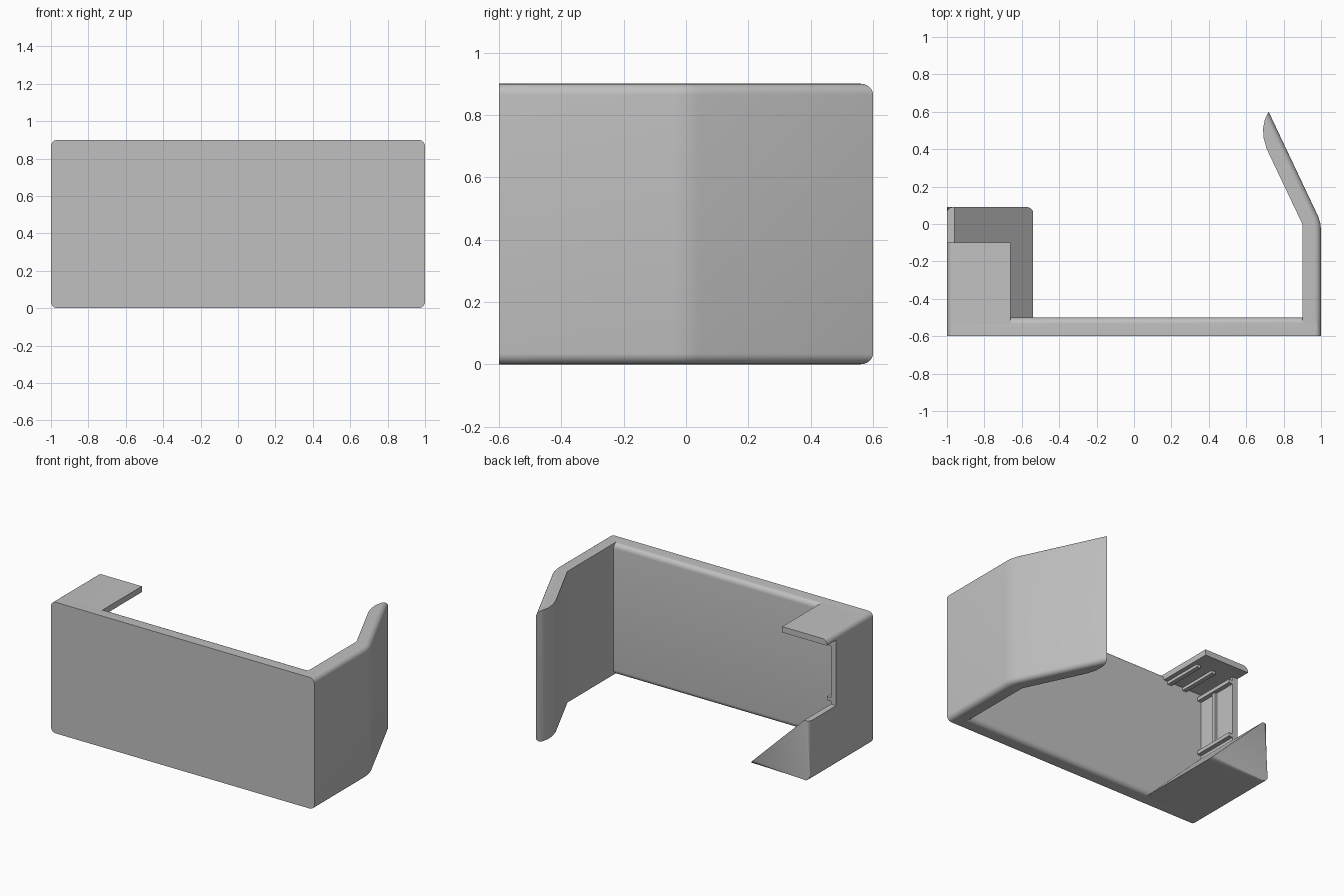
import bpy, bmesh, math
from mathutils import Vector

cube = bpy.data.objects.get("Cube")
if cube:
    bpy.data.objects.remove(cube, do_unlink=True)

grey = bpy.data.materials.new("light_grey")
grey.use_nodes = True
grey.diffuse_color = (0.53, 0.53, 0.53, 1)
grey.node_tree.nodes["Principled BSDF"].inputs["Base Color"].default_value = (0.53, 0.53, 0.53, 1)

H = 0.9     # overall height
R = 0.035   # edge rounding


def prism(name, pts, axis, lo, hi, round_edge=None, radius=R):
    """Extrude a profile along an axis, then round the edges picked by a rule."""
    def place(p, t):
        return Vector((p[0], t, p[1])) if axis == "y" else Vector((p[0], p[1], t))
    bm = bmesh.new()
    face = bm.faces.new([bm.verts.new(place(p, lo)) for p in pts])
    ext = bmesh.ops.extrude_face_region(bm, geom=[face])
    shift = place((0, 0), hi - lo)
    bmesh.ops.translate(bm, vec=shift, verts=[g for g in ext["geom"] if isinstance(g, bmesh.types.BMVert)])
    bmesh.ops.recalc_face_normals(bm, faces=bm.faces[:])
    if round_edge:
        edges = [e for e in bm.edges if round_edge(e.verts[0].co, e.verts[1].co)]
        bmesh.ops.bevel(bm, geom=edges, offset=radius, segments=6, profile=0.5, affect="EDGES")
    bmesh.ops.recalc_face_normals(bm, faces=bm.faces[:])
    mesh = bpy.data.meshes.new(name)
    bm.to_mesh(mesh)
    bm.free()
    mesh.materials.append(grey)
    ob = bpy.data.objects.new(name, mesh)
    bpy.context.collection.objects.link(ob)
    bpy.ops.object.select_all(action="DESELECT")
    ob.select_set(True)
    bpy.context.view_layer.objects.active = ob
    bpy.ops.object.shade_smooth_by_angle(angle=math.radians(30))
    return ob


def box(name, x0, x1, y0, y1, z0, z1, round_edge=None):
    return prism(name, [(x0, y0), (x1, y0), (x1, y1), (x0, y1)], "z", z0, z1, round_edge)


def near(a, b):
    return abs(a - b) < 1e-4


def arc(cx, cz, r, start, end, n=6):
    angles = [math.radians(start + (end - start) * i / n) for i in range(n + 1)]
    return [(cx + r * math.cos(a), cz + r * math.sin(a)) for a in angles]


# Front plate: rounded side corners and rounded rear top and bottom edges
def plate_edges(a, b):
    along_y = near(a.x, b.x) and near(a.z, b.z)
    rear_long = near(a.z, b.z) and a.y > -0.55 and b.y > -0.55
    return along_y or rear_long


box("front_plate", -1, 1, -0.6, -0.5, 0, H, plate_edges)

# Side arm with its angled flange and curved tip
outer = [(1, -0.6), (1, -0.04), (0.997, 0), (0.985, 0.04), (0.72, 0.6)]
tip = [(0.7, 0.56), (0.69, 0.51), (0.693, 0.46), (0.71, 0.4)]


def arm_edges(a, b):
    def on_outer(p):
        return any(near(p.x, x) and near(p.y, y) for x, y in outer)
    return near(a.z, b.z) and on_outer(a) and on_outer(b) and not near(a.y, b.y)


prism("side_arm", outer + tip + [(0.9, 0), (0.9, -0.6)], "z", 0, H, arm_edges)

# Upper bracket: side wall and overhanging top shelf
WALL = -0.96
SHELF = 0.86
LEDGE = 0.41
corner = arc(-1 + R, H - R, R, 180, 90)
prism("bracket_wall", [(WALL, LEDGE - 0.02), (-1, LEDGE - 0.02)] + corner + [(WALL, H)],
      "y", -0.6, -0.2)
prism("top_shelf", [(-0.66, SHELF), (-1, SHELF)] + corner + [(-0.66, H)], "y", -0.6, -0.1)


# Lower wedge: sloped block with rounded rear edges
def wedge_edges(a, b):
    rear = near(a.y, 0.09) and near(b.y, 0.09)
    return rear and (near(a.z, b.z) and a.z < 0.01 or near(a.x, -1) and near(b.x, -1))


prism("lower_wedge", [(-1, LEDGE), (WALL, LEDGE), (-0.54, 0)] + arc(-1 + R, R, R, 270, 180),
      "y", -0.6, 0.09, wedge_edges, 0.03)

# Small retaining rails inside the bracket
for label, z in (("lower", 0.43), ("upper", 0.81)):
    box(label + "_wall_rail", WALL - 0.01, WALL + 0.03, -0.5, -0.2, z, z + 0.025)
box("upright_wall_rail", WALL - 0.01, WALL + 0.015, -0.38, -0.35, 0.43, 0.83)
for label, x in (("inner", -0.72), ("outer", -0.84)):
    box(label + "_shelf_rail", x, x + 0.03, -0.51, -0.22, SHELF - 0.02, SHELF + 0.01)
